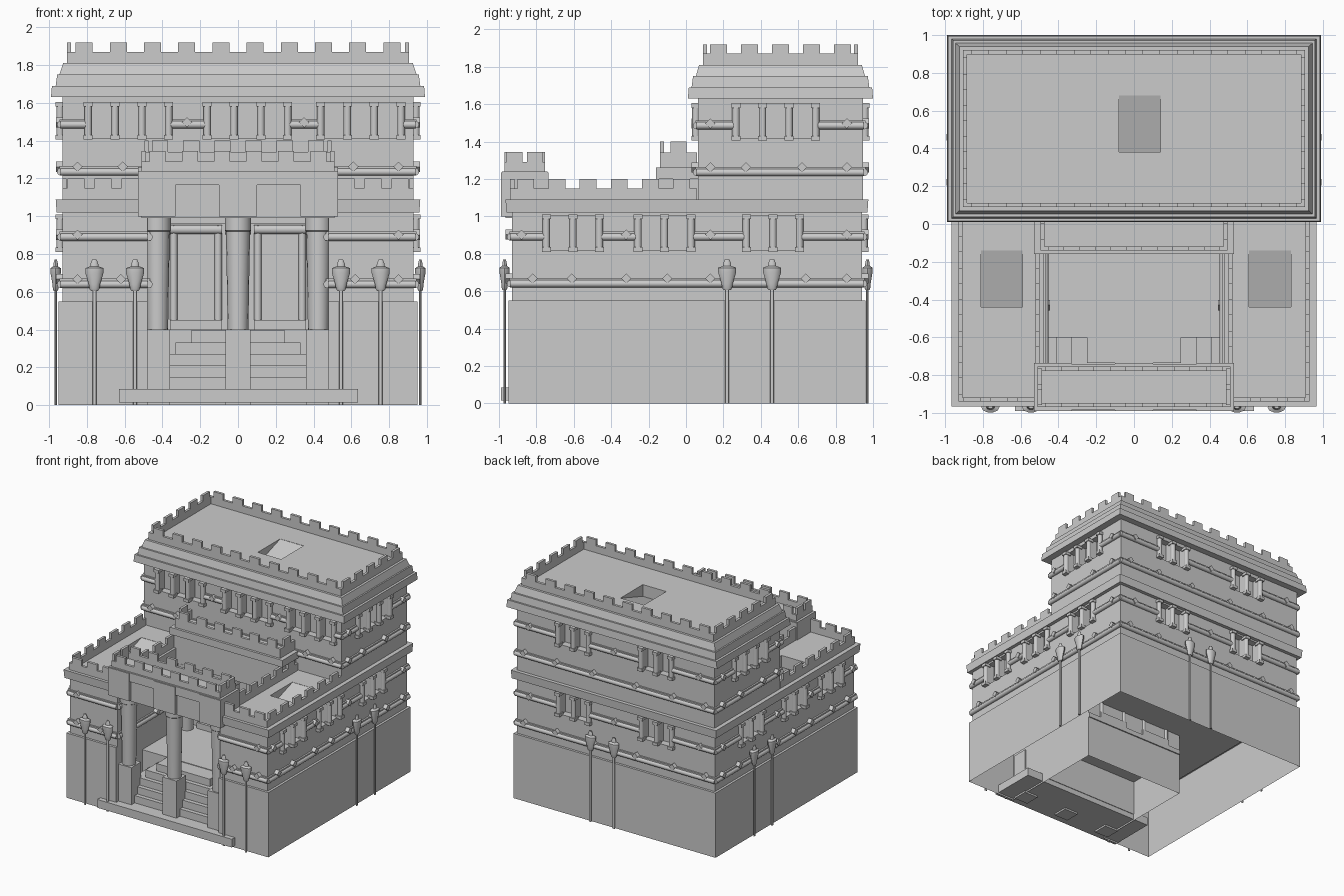
import bpy, bmesh, math
from mathutils import Matrix, Vector

if "Cube" in bpy.data.objects:
    bpy.data.objects.remove(bpy.data.objects["Cube"])

I = Matrix.Identity(4)

def finish(name, bm, smooth=False):
    bmesh.ops.recalc_face_normals(bm, faces=bm.faces[:])
    me = bpy.data.meshes.new(name)
    bm.to_mesh(me); bm.free()
    ob = bpy.data.objects.new(name, me)
    bpy.context.collection.objects.link(ob)
    if smooth:
        bpy.ops.object.select_all(action='DESELECT')
        ob.select_set(True)
        bpy.context.view_layer.objects.active = ob
        bpy.ops.object.shade_smooth_by_angle(angle=math.radians(40))
    return ob

def box(bm, x0, x1, y0, y1, z0, z1, M=I):
    m = Matrix.Translation(((x0+x1)/2, (y0+y1)/2, (z0+z1)/2)) @ Matrix.Diagonal((x1-x0, y1-y0, z1-z0, 1))
    return bmesh.ops.create_cube(bm, size=1, matrix=M @ m)['verts']

def rod(bm, a, b, r, M=I, seg=12):
    a, b = Vector(a), Vector(b)
    d = b - a
    m = Matrix.Translation((a+b)/2) @ d.to_track_quat('Z', 'Y').to_matrix().to_4x4()
    bmesh.ops.create_cone(bm, cap_ends=True, segments=seg, radius1=r, radius2=r, depth=d.length, matrix=M @ m)

def lathe(bm, x, y, prof, seg=12, M=I):
    rings = [[bm.verts.new(M @ Vector((x+r*math.cos(t*math.tau/seg), y+r*math.sin(t*math.tau/seg), z)))
              for t in range(seg)] for r, z in prof]
    skin(bm, rings)

def skin(bm, rings, bottom=True):
    for p, q in zip(rings, rings[1:]):
        for i in range(len(p)):
            j = (i+1) % len(p)
            bm.faces.new((p[i], p[j], q[j], q[i]))
    bm.faces.new(rings[-1])
    if bottom:
        bm.faces.new(rings[0][::-1])

def stack(bm, polys, bottom=True):
    skin(bm, [[bm.verts.new((x, y, z)) for x, y in pts] for pts, z in polys], bottom)

def u_plan(o):   # U-shaped plan around the courtyard
    X, F, B = 0.93+o, -0.93-o, 0.94+o
    return [(-X, F), (-.48, F), (-.48, .0), (.48, .0), (.48, F), (X, F), (X, B), (-X, B)]

def rect(hx, hy, cy=0.505):
    return [(-hx, cy-hy), (hx, cy-hy), (hx, cy+hy), (-hx, cy+hy)]

def carve(ob, cutter):
    md = ob.modifiers.new('cut', 'BOOLEAN')
    md.operation, md.solver, md.object = 'DIFFERENCE', 'EXACT', cutter
    bpy.ops.object.select_all(action='DESELECT')
    bpy.context.view_layer.objects.active = ob
    ob.select_set(True)
    bpy.ops.object.modifier_apply(modifier='cut')
    bpy.data.objects.remove(cutter)

def face(deg, dist):   # local u along the wall, -y outward
    return Matrix.Rotation(math.radians(deg), 4, 'Z') @ Matrix.Translation((0, -dist, 0))

def hatch(bm, x0, x1, y0, y1, z, depth):   # wedge for a sloping roof opening
    for v in box(bm, x0, x1, y0, y1, z-depth, z+.05):
        if v.co.z < z and v.co.y > (y0+y1)/2:
            v.co.z = z-.002

# Lower storey walls and cornice, open-bottomed plinth
bm = bmesh.new()
stack(bm, [(u_plan(.02), 0), (u_plan(.02), .55)], bottom=False)
finish('plinth', bm)
bm = bmesh.new()
stack(bm, [(u_plan(0), .54), (u_plan(0), 1.02), (u_plan(.03), 1.02), (u_plan(.035), 1.09)])
lower = finish('lower_walls', bm)

# Upper storey with stepped cornice
bm = bmesh.new()
stack(bm, [(rect(.93, .44), 1.08), (rect(.93, .44), 1.63), (rect(.99, .495), 1.63), (rect(.985, .49), 1.69),
           (rect(.965, .475), 1.69), (rect(.957, .467), 1.75), (rect(.945, .452), 1.75), (rect(.925, .435), 1.81)])
upper = finish('upper_walls', bm)

cuts = {'low': bmesh.new(), 'up': bmesh.new()}
hatch(cuts['up'], -.08, .14, .38, .68, 1.81, .1)
hatch(cuts['low'], -.81, -.59, -.44, -.14, 1.09, .1)
hatch(cuts['low'], .61, .83, -.44, -.14, 1.09, .1)

# Windows, string courses and diamond studs on every wall
posts, bands, studs = bmesh.new(), bmesh.new(), bmesh.new()

def stud(M, u, z):
    m = M @ Matrix.Translation((u, -.012, z)) @ Matrix.Rotation(math.pi/4, 4, 'Y') @ Matrix.Diagonal((.038, .045, .038, 1))
    bmesh.ops.create_cube(studs, size=1, matrix=m)

def wall(M, u0, u1, z, groups, studs_low, studs_high, cut=None):
    """z = height of lower band; groups = (centre, openings)"""
    spans = []
    for c, n in groups:
        w = .142*n
        for k in range(n+1):
            u = c - w/2 + .142*k
            rod(posts, (u, -.012, z+.18), (u, -.012, z+.36), .02, M)
            for s in (z+.17, z+.345):
                box(posts, u-.024, u+.024, -.036, .02, s, s+.025, M)
        for k in range(n):
            u = c - w/2 + .142*(k+.5)
            box(cut, u-.056, u+.056, -.05, .06, z+.18, z+.365, M)
        spans.append((c-w/2, c+w/2))
    edges = [u0] + [e for s in sorted(spans) for e in s] + [u1]
    for a, b in [(u0, u1)]:
        rod(bands, (a, -.008, z), (b, -.008, z), .02, M)
        box(bands, a, b, -.014, .01, z+.018, z+.03, M)
    for a, b in zip(edges[::2], edges[1::2]):
        rod(bands, (a, -.008, z+.25), (b, -.008, z+.25), .02, M)
        box(bands, a, b, -.014, .01, z+.268, z+.278, M)
    for u in studs_low: stud(M, u, z+.027)
    for u in studs_high: stud(M, u, z+.262)

low_side = [(-.605, 2), (-.115, 2), (.465, 2)]
side_low_st, side_high_st = [-.82, -.61, -.32, -.1, .13, .45, .64, .86], [-.88, -.32, .13, .86]
neg = lambda s: [-v for v in s]
L, U, zl, zu = cuts['low'], cuts['up'], .64, 1.235
wall(face(90, .93), -.94, .95, zl, low_side, side_low_st, side_high_st, L)
wall(face(-90, .93), -.95, .94, zl, [(-c, n) for c, n in low_side], neg(side_low_st), neg(side_high_st), L)
wall(face(180, .94), -.94, .94, zl, [(-.39, 2), (.39, 2)], [-.85, -.55, -.2, .2, .55, .85], [-.8, 0, .8], L)
wall(face(90, .93), .055, .95, zu, [(.48, 3)], [.13, .32, .62, .86], [.13, .86], U)
wall(face(-90, .93), -.95, -.055, zu, [(-.48, 3)], [-.13, -.32, -.62, -.86], [-.13, -.86], U)
wall(face(180, .945), -.94, .94, zu, [(-.39, 2), (.39, 2)], [-.85, -.55, -.2, .2, .55, .85], [-.8, 0, .8], U)
wall(face(0, -.065), -.94, .94, zu, [(-.58, 3), (.05, 3), (.65, 3)], [-.85, -.61, .61, .85], [-.27, .35], U)
for s in (-1, 1):
    wall(face(0, .93), min(s*.48, s*.94), max(s*.48, s*.94), zl, [], [s*.62, s*.85], [s*.85])
    wall(face(-90*s, -.48), -.93 if s < 0 else 0, 0 if s < 0 else .93, zl, [], [s*.43], [])
carve(lower, finish('lower_cutter', L))
carve(upper, finish('upper_cutter', U))
finish('window_posts', posts, True)
finish('string_courses', bands, True)
finish('diamond_studs', studs)

# Crenellated parapets: low wall plus evenly spaced merlons
par = bmesh.new()
def parapet(x0, x1, y0, y1, z, wall_h, mer_h, nx, ny, sides='fblr', t=.022, w=.09):
    def run(a, b, n, put):
        put(a, b, z-.005, z+wall_h)
        for k in range(n):
            c = a + (b-a)*(k+.5)/n
            put(c-w/2, c+w/2, z+wall_h, z+mer_h)
    for s in sides:
        if s in 'fb':
            ya = y0 if s == 'f' else y1-t
            run(x0, x1, nx, lambda a, b, p, q: box(par, a, b, ya, ya+t, p, q))
        else:
            xa = x0 if s == 'l' else x1-t
            run(y0, y1, ny, lambda a, b, p, q: box(par, xa, xa+t, a, b, p, q))

parapet(-.905, .905, .09, .92, 1.81, .06, .11, 10, 5)
parapet(-.93, -.5, -.94, .06, 1.09, .06, .11, 3, 6, 'flr')
parapet(.5, .93, -.94, .06, 1.09, .06, .11, 3, 6, 'flr')
parapet(-.51, .51, -.97, -.755, 1.235, .055, .11, 6, 2, w=.085)
parapet(-.495, .495, -.14, .06, 1.26, .08, .14, 6, 1, 'flr', w=.085)
finish('parapets', par)

# Front porch and inner porch beams with block capitals
bm = bmesh.new()
box(bm, -.53, .53, -.985, -.74, 1.165, 1.24)
box(bm, -.51, .51, -.965, -.76, .99, 1.17)
for x in (-.43, 0, .43):
    box(bm, x-.1, x+.1, -.99, -.735, 1.0, 1.235)
box(bm, -.53, .53, -.16, .08, 1.2, 1.26)
box(bm, -.5, .5, -.145, .08, .96, 1.21)
finish('porch_beams', bm)

# Columns on square pedestals
bm = bmesh.new()
for x in (-.425, 0, .425):
    box(bm, x-.066, x+.066, -.92, -.79, 0, .4)
    lathe(bm, x, -.855, [(.055, .4), (.058, .6), (.064, .92), (.07, .925), (.07, 1.0)], 16)
    lathe(bm, x, -.08, [(.052, .4), (.06, .9), (.068, .905), (.068, .965)], 16)
finish('columns', bm, True)

# Door frames on the courtyard's back wall
bm = bmesh.new()
for s in (-1, 1):
    for x in (.105, .34):
        rod(bm, (s*x, -.01, .4), (s*x, -.01, .95), .02)
    a, b = sorted((s*.085, s*.36))
    rod(bm, (a, -.015, .93), (b, -.015, .93), .025)
    box(bm, a, b, -.04, .01, .4, .45)
finish('door_frames', bm, True)

# Courtyard deck, pyramid stair and front slab
bm = bmesh.new()
box(bm, -.48, .48, -.58, .01, .36, .4)
box(bm, -.48, .48, -.6, -.575, .06, .4)
finish('courtyard_deck', bm)
bm = bmesh.new()
for k in range(5):
    hx, z = min(.25+.08*k, .47), .395-.062*k
    box(bm, -hx, hx, -.735-.035*k, -.58, z-.064, z)
finish('steps', bm)
bm = bmesh.new()
box(bm, -.63, .635, -.99, -.58, .015, .085)
finish('entrance_slab', bm)

# Torch poles around the outside
bm = bmesh.new()
urn = [(.018, .605), (.026, .615), (.03, .64), (.048, .7), (.048, .725), (.022, .735), (.02, .75), (.012, .77)]
spots = [(face(0, .97), u) for u in (-.76, -.545, .545, .755)]
spots += [(face(90, .965), u) for u in (.22, .46)] + [(face(-90, .965), u) for u in (-.22, -.46)]
spots += [(face(180, .97), u) for u in (-.22, 0)]
for M, u in spots:
    flat = M @ Matrix.Translation((u, 0, 0)) @ Matrix.Diagonal((1, .6, 1, 1))
    lathe(bm, 0, 0, urn, 10, flat)
    lathe(bm, 0, 0, [(.011, 0), (.011, .61)], 8, flat)
finish('torches', bm, True)
